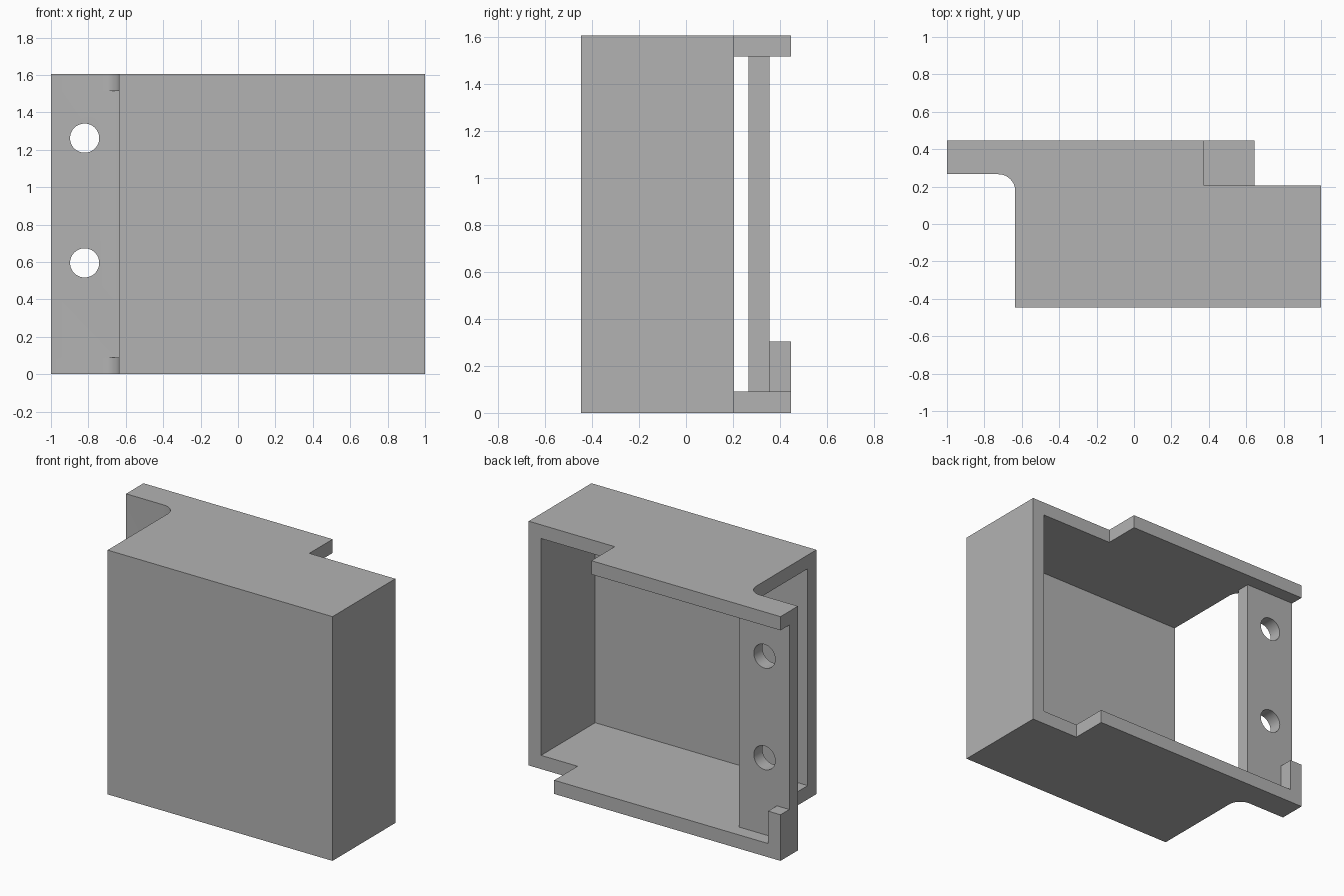
import bpy, bmesh, math

cube = bpy.data.objects.get("Cube")
if cube:
    bpy.data.objects.remove(cube, do_unlink=True)

# Main dimensions
T = 0.09                      # wall thickness
W, D, H = 1.0, 0.447, 1.605   # half width, half depth, height
SIDE_X = -0.635               # open side of the box
WALL_Y = 0.205                # back edge of the closed side wall
TAB_Y = 0.266                 # front of the mounting tab
FAR = 2.0

grey = bpy.data.materials.new("plain grey")
grey.use_nodes = True
colour = (0.45, 0.45, 0.45, 1)
grey.diffuse_color = colour
grey.node_tree.nodes["Principled BSDF"].inputs["Base Color"].default_value = colour


def prism(name, outline, z0, z1):
    """Extrude an outline in plan from z0 up to z1."""
    bm = bmesh.new()
    face = bm.faces.new([bm.verts.new((x, y, z0)) for x, y in outline])
    top = bmesh.ops.extrude_face_region(bm, geom=[face])
    verts = [v for v in top["geom"] if isinstance(v, bmesh.types.BMVert)]
    bmesh.ops.translate(bm, verts=verts, vec=(0, 0, z1 - z0))
    bmesh.ops.recalc_face_normals(bm, faces=bm.faces)
    mesh = bpy.data.meshes.new(name)
    bm.to_mesh(mesh)
    bm.free()
    mesh.materials.append(grey)
    obj = bpy.data.objects.new(name, mesh)
    bpy.context.collection.objects.link(obj)
    return obj


def rect(x0, x1, y0, y1):
    return [(x0, y0), (x1, y0), (x1, y1), (x0, y1)]


def cut(body, cutter):
    """Subtract a cutter from the body, then discard it."""
    cutter.hide_render = True
    mod = body.modifiers.new("cut", "BOOLEAN")
    mod.operation = "DIFFERENCE"
    mod.solver = "EXACT"
    mod.object = cutter
    bpy.context.view_layer.objects.active = body
    bpy.ops.object.modifier_apply(modifier=mod.name)
    bpy.data.objects.remove(cutter, do_unlink=True)


# Solid block with a filleted tab on one side and a notch on the other
steps = 12
fillet = [(SIDE_X - T + T * math.cos(a), TAB_Y - T + T * math.sin(a))
          for a in (math.pi / 2 * i / steps for i in range(steps + 1))]
outline = [(SIDE_X, -D), (W, -D), (W, WALL_Y), (0.645, WALL_Y), (0.645, D),
           (-W, D), (-W, TAB_Y)] + fillet[::-1]
housing = prism("bracket_housing", outline, 0, H)

# Cavity, leaving the front wall, one side wall and the upright tab plate
cavity = [(-FAR, T - D), (W - T, T - D), (W - T, FAR), (T - W, FAR),
          (T - W, TAB_Y + T), (SIDE_X, TAB_Y + T), (SIDE_X, TAB_Y), (-FAR, TAB_Y)]
cut(housing, prism("cavity_cutter", cavity, T, H - T))

# Space above the short corner post
cut(housing, prism("post_cutter", rect(-FAR, T - W + 0.05, TAB_Y + T, FAR), 0.303, H - T))

# Shorter rear edge on the top plate
cut(housing, prism("top_notch_cutter", rect(0.375, FAR, WALL_Y, FAR), H - 2 * T, FAR))

# Screw holes through the tab plate
for z in (0.595, 1.262):
    bpy.ops.mesh.primitive_cylinder_add(vertices=48, radius=0.078, depth=0.4,
                                        location=(-0.82, TAB_Y + T / 2, z),
                                        rotation=(math.pi / 2, 0, 0))
    hole = bpy.context.object
    hole.name = "hole_cutter"
    cut(housing, hole)

bpy.ops.object.select_all(action="DESELECT")
housing.select_set(True)
bpy.context.view_layer.objects.active = housing
bpy.ops.object.shade_smooth_by_angle(angle=math.radians(30))
